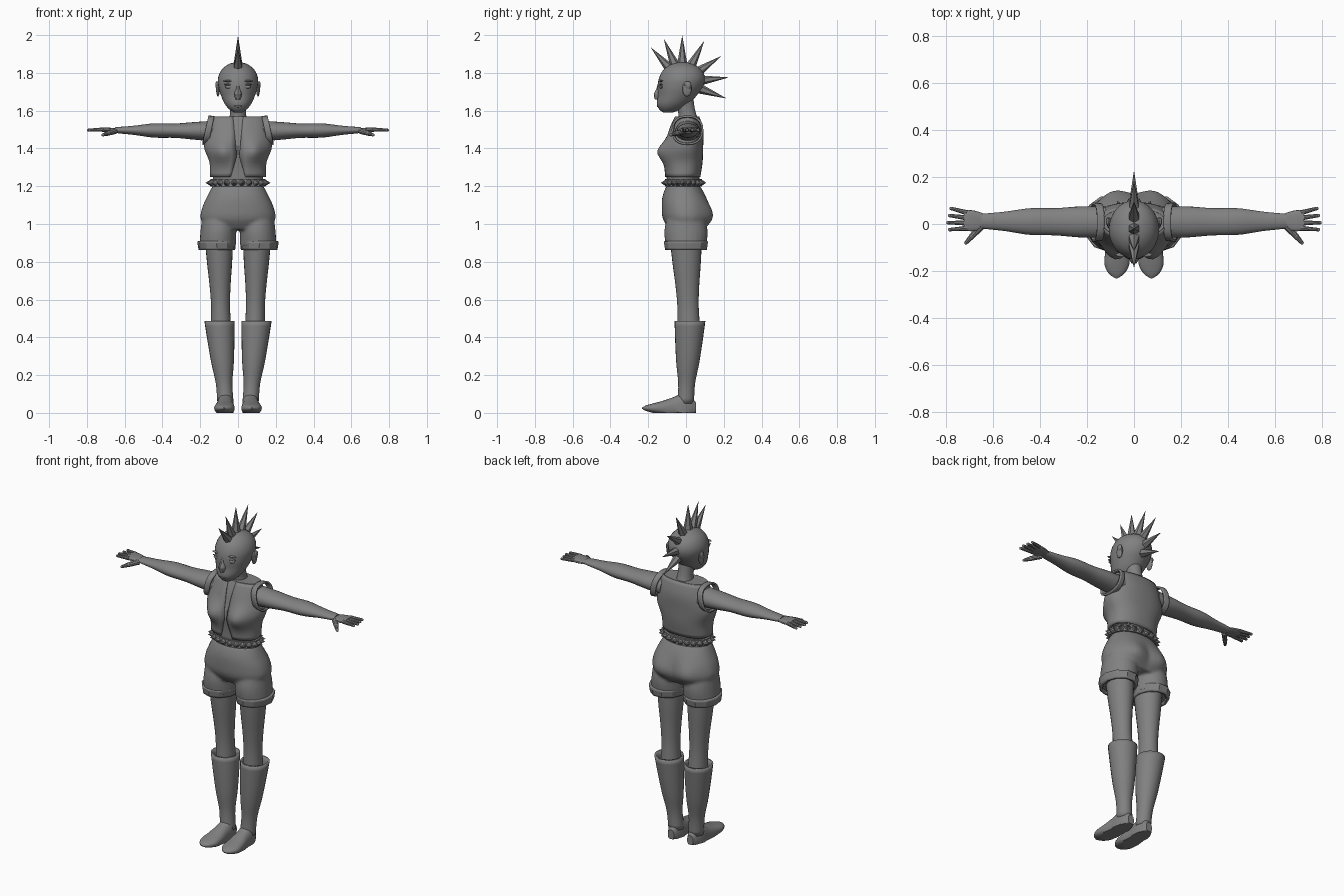
import bpy, bmesh, math
from mathutils import Matrix, Vector

cube = bpy.data.objects.get("Cube")
if cube:
    bpy.data.objects.remove(cube, do_unlink=True)

shade = .22
grey = (shade, shade, shade, 1)
material = bpy.data.materials.new("plain grey")
material.use_nodes = True
material.diffuse_color = grey
material.node_tree.nodes["Principled BSDF"].inputs["Base Color"].default_value = grey
parts = []


def finish(name, bm, mirror=False, closed=True):
    """Turn a bmesh into a named, coloured and optionally mirrored part."""
    if closed:
        bmesh.ops.recalc_face_normals(bm, faces=bm.faces)
    mesh = bpy.data.meshes.new(name)
    bm.to_mesh(mesh)
    bm.free()
    mesh.materials.append(material)
    part = bpy.data.objects.new(name, mesh)
    bpy.context.collection.objects.link(part)
    if mirror:
        part.modifiers.new("mirror", 'MIRROR').use_mirror_merge = False
    parts.append(part)
    return part


def radius_at(radii, place):
    """Smooth radius along a spine; squares are blended so that zero ends come out round."""
    squares = [r * r for r in radii]
    squares = [2 * squares[0] - squares[1]] + squares + [2 * squares[-1] - squares[-2]]
    i = min(int(place * (len(radii) - 1)), len(radii) - 2)
    t = place * (len(radii) - 1) - i
    before, a, b, after = squares[i:i + 4]
    slope_a, slope_b = (b - before) / 2, (after - a) / 2
    ease = t * t * (3 - 2 * t)
    blend = a + (b - a) * ease + slope_a * t * (1 - t) ** 2 - slope_b * t * t * (1 - t)
    return math.sqrt(max(blend, 1e-5))


def loft(name, start, end, wide, deep, sides=24, bend=0, square=2, thick=0, gap=None, mirror=False):
    """Skin evenly spaced cross-sections along a spine; deep is a list or a ratio of wide."""
    start, end = Vector(start), Vector(end)
    span = [abs(d) for d in end - start]
    along = span.index(max(span))
    across, up = [axis for axis in range(3) if axis != along]
    if not isinstance(deep, tuple):
        deep = [w * deep for w in wide]
    bm, rows = bmesh.new(), []
    count = 4 * (len(wide) - 1)
    for step in range(count + 1):
        place = step / count
        centre = start.lerp(end, place)
        centre[up] += bend * math.sin(math.pi * place) if along != up else 0
        if along == 2:
            centre.y += bend * math.sin(math.pi * place) if up != 1 else 0
        w, d = radius_at(wide, place), radius_at(deep, place)
        opening = math.asin((gap(centre.z) / w) ** (square / 2)) if gap else 0
        row = []
        for k in range(sides + bool(gap)):
            angle = opening - math.pi / 2 + (math.tau - 2 * opening) * k / sides
            c, s = math.cos(angle), math.sin(angle)
            point = centre.copy()
            point[across] += w * math.copysign(abs(c) ** (2 / square), c)
            point[up] += d * math.copysign(abs(s) ** (2 / square), s)
            row.append(bm.verts.new(point))
        rows.append(row)
    for low, high in zip(rows, rows[1:]):
        for k in range(sides):
            j = (k + 1) % len(low)
            bm.faces.new((low[k], low[j], high[j], high[k]))
    if not thick:
        bm.faces.new(rows[0][::-1])
        bm.faces.new(rows[-1])
    part = finish(name, bm, mirror, not thick)
    if thick:
        shell = part.modifiers.new("thickness", 'SOLIDIFY')
        shell.thickness, shell.offset = thick, -1
    return part


def bulge(part, x, z, size, push):
    """Push a paired soft swelling out of the front or back."""
    for v in part.data.vertices:
        if v.co.y * push > 0:
            distance = math.hypot(abs(v.co.x) - x, v.co.z - z)
            v.co.y += push * math.exp(-(distance / size) ** 2)


def cones(name, items, sides=8, mirror=False):
    bm = bmesh.new()
    for base, tip, base_radius, tip_radius in items:
        line = tip - base
        matrix = Matrix.Translation((base + tip) / 2) @ line.to_track_quat('Z', 'Y').to_matrix().to_4x4()
        bmesh.ops.create_cone(bm, cap_ends=True, segments=sides, radius1=base_radius,
                              radius2=tip_radius, depth=line.length, matrix=matrix)
    return finish(name, bm, mirror)


def balls(name, items, mirror=False):
    bm = bmesh.new()
    for place, size in items:
        matrix = Matrix.Translation(place) @ Matrix.Diagonal((*size, 1))
        bmesh.ops.create_uvsphere(bm, u_segments=16, v_segments=10, radius=1, matrix=matrix)
    return finish(name, bm, mirror)


def ring_point(angle, wide, deep, centre):
    return centre + Vector((wide * math.cos(angle), deep * math.sin(angle), 0))


# Head, neck and face
loft("head", (0, -.095, 1.59), (0, -.02, 1.86), (.02, .07, .09, .103, .106, .088, 0),
     (.025, .085, .103, .12, .122, .102, 0), sides=32, bend=.027)
loft("neck", (0, .02, 1.52), (0, -.01, 1.66), (.06, .045, .042, .045), 1.1)
loft("nose", (0, -.15, 1.66), (0, -.14, 1.74), (.012, .02, .012, .009), 1.2, sides=12)
for name, z, wide, tall in (("eyes", 1.726, .023, .01), ("eyelids", 1.738, .028, .005),
                            ("eyebrows", 1.757, .032, .005)):
    balls(name, [((.046, -.131, z), (wide, .01, tall))], mirror=True)
balls("lips", [((0, -.143, z), (.024, .011, .007)) for z in (1.624, 1.636)])
balls("ears", [((.106, .005, 1.715), (.01, .024, .04)), ((.112, .01, 1.735), (.008, .018, .02))], mirror=True)

# Crest of spikes fanned around the middle of the skull
skull = Vector((0, -.02, 1.75))
fan = [Vector((0, math.cos(a), math.sin(a))) for a in map(math.radians, (132, 113, 90, 62, 34, 6, -20))]
cones("hair_spikes", [(skull + way * .09, skull + way * .25, .028, 0) for way in fan], sides=6)

# Open waistcoat over the torso, parting below and above the closed bust
hem, shoulder = (0, -.018, 1.25), (0, .006, 1.57)
coat_wide, coat_deep = (.148, .152, .18, .165, .14), (.094, .1, .097, .092, .064)
coat = loft("waistcoat", hem, shoulder, coat_wide, coat_deep, sides=48, square=2.3, thick=.01,
            gap=lambda z: .006 + max((1.36 - z) * .3, (z - 1.36) * .1))
torso = loft("torso", hem, shoulder, [w * .94 for w in coat_wide], tuple(d * .92 for d in coat_deep),
             sides=48, square=2.3)
for part, push in ((coat, -.053), (torso, -.048)):
    bulge(part, .082, 1.385, .06, push)
loft("waist", (0, -.015, 1.17), (0, -.015, 1.27), (.13, .13, .135), .66)
rims = loft("armhole_rims", (.14, .008, 1.497), (.172, .008, 1.497), (.08, .084), .93,
            square=2.4, thick=.01, mirror=True)
for v in rims.data.vertices:
    v.co.x -= (v.co.z - 1.497) * .2

# Studded belt
buckle_line = Vector((0, -.013, 1.218))
drop = Vector((0, 0, .02))
loft("belt", buckle_line - drop, buckle_line + drop, (.145, .145), .67, sides=32)
turns = [math.tau * k / 22 for k in range(22)]
cones("belt_studs", [(ring_point(a, .143, .095, buckle_line), ring_point(a, .172, .122, buckle_line), .018, 0)
                     for a in turns])

# Shorts: hips and two legs merged into one skin
shorts = loft("shorts", (0, -.015, 1.2), (0, .004, .97), (.135, .165, .19, .198, .16),
              (.09, .115, .123, .122, .09), sides=40, square=2.2)
bulge(shorts, .088, 1.05, .07, .03)
bpy.ops.object.select_all(action='DESELECT')
shorts.select_set(True)
for side in (-1, 1):
    leg = loft("shorts_leg", (side * .1, 0, 1.04), (side * .108, 0, .88), (.09, .095, .097), (.1, .115, .108))
    leg.select_set(True)
    parts.remove(leg)
bpy.context.view_layer.objects.active = shorts
bpy.ops.object.join()
skin = shorts.modifiers.new("merge", 'REMESH')
skin.mode, skin.voxel_size, skin.use_smooth_shade = 'VOXEL', .009, True
soften = shorts.modifiers.new("soften", 'SMOOTH')
soften.factor, soften.iterations = .5, 4
loft("shorts_cuffs", (.112, .002, .863), (.113, .002, .908), (.098, .104), 1.15, sides=11, thick=.015, mirror=True)

# Legs, boots and feet
loft("legs", (.1, 0, .9), (.09, .014, .46), (.074, .066, .056, .05, .053), 1.13, mirror=True)
loft("boot_shafts", (.066, -.002, .05), (.098, .021, .486), (.043, .044, .06, .071, .08), 1.02,
     thick=.01, mirror=True)
feet = loft("boot_feet", (.075, -.232, .025), (.064, .052, .025), (0, .052, .052, .046, .043, .02),
            (0, .025, .04, .06, .08, .03), square=2.3, mirror=True)
for v in feet.data.vertices:
    v.co.z = max(v.co.z, 0)

# Arms, hands and fingers
loft("arms", (.12, .008, 1.492), (.65, .012, 1.497), (.066, .066, .058, .057, .042, .031),
     (.055, .047, .038, .038, .025, .015), mirror=True)
loft("palms", (.635, .012, 1.496), (.725, .015, 1.5), (.03, .04, .045, .04), .28, square=2.5, mirror=True)
bones = [(Vector((.71, .048 - .022 * k, 1.5)), Vector((.792 - .007 * abs(k - 2), .066 - .03 * k, 1.497)), .0115, .0075)
         for k in range(4)]
wrist, knuckle, thumb_tip = Vector((.65, -.01, 1.492)), Vector((.69, -.052, 1.48)), Vector((.715, -.08, 1.472))
bones += [(wrist, knuckle, .016, .013), (knuckle, thumb_tip, .013, .008)]
cones("fingers", bones, sides=10, mirror=True)
balls("fingertips", [(tip, (r, r, r)) for base, tip, wider, r in bones], mirror=True)

# Smooth shading with crisp edges
bpy.ops.object.select_all(action='DESELECT')
for part in parts:
    part.select_set(part.name != "hair_spikes")
bpy.ops.object.shade_smooth_by_angle(angle=math.radians(30))
